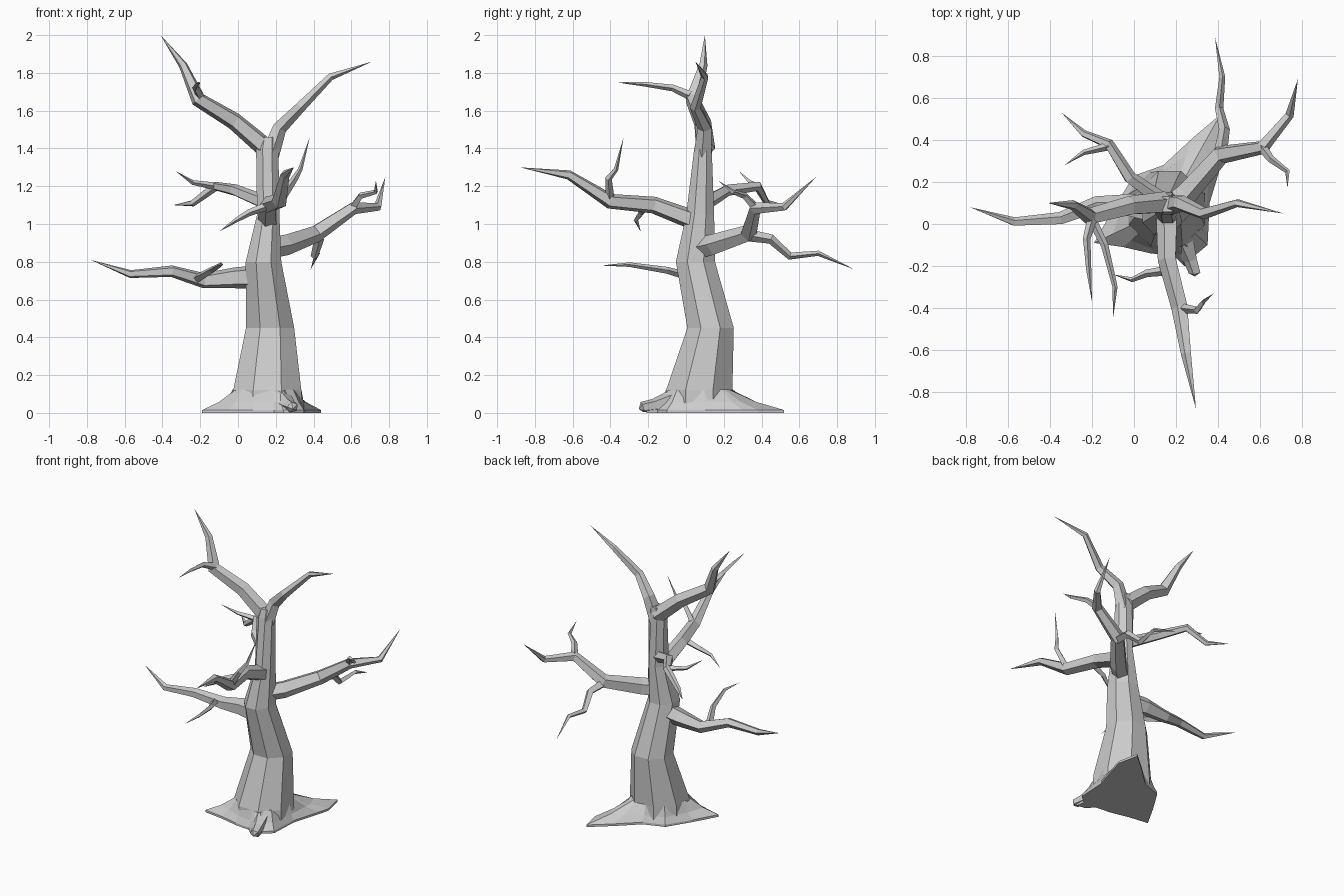
import bpy
import bmesh
from math import cos, sin, pi
from mathutils import Vector

cube = bpy.data.objects.get("Cube")
if cube:
    bpy.data.objects.remove(cube, do_unlink=True)

# One bare wood colour
wood = bpy.data.materials.new("grey_wood")
wood.use_nodes = True
wood.diffuse_color = (0.6, 0.6, 0.6, 1)
shader = next(n for n in wood.node_tree.nodes if n.type == "BSDF_PRINCIPLED")
shader.inputs["Base Color"].default_value = wood.diffuse_color
shader.inputs["Roughness"].default_value = 0.9


def loft(name, rings, tip=None):
    """Skin closed rings of points, ending in a cap or a pointed tip."""
    bm = bmesh.new()
    loops = [[bm.verts.new(p) for p in ring] for ring in rings]
    count = len(loops[0])
    for low, high in zip(loops, loops[1:]):
        for i in range(count):
            j = (i + 1) % count
            bm.faces.new((low[i], low[j], high[j], high[i]))
    bm.faces.new(loops[0][::-1])
    if tip is None:
        bm.faces.new(loops[-1])
    else:
        point = bm.verts.new(tip)
        for i in range(count):
            bm.faces.new((loops[-1][i], loops[-1][(i + 1) % count], point))
    bmesh.ops.recalc_face_normals(bm, faces=bm.faces[:])
    mesh = bpy.data.meshes.new(name)
    bm.to_mesh(mesh)
    bm.free()
    mesh.materials.append(wood)
    obj = bpy.data.objects.new(name, mesh)
    bpy.context.collection.objects.link(obj)
    return obj


def limb(name, path, radii, sides=5):
    """Tapered faceted limb along a bent path; the last point is the tip."""
    points = [Vector(p) for p in path]
    rings, side = [], None
    for i, radius in enumerate(radii):
        ahead = (points[i + 1] - points[i]).normalized()
        behind = (points[i] - points[i - 1]).normalized() if i else ahead
        along = (ahead + behind).normalized()
        if side is None:
            side = along.cross(Vector((0, 0, 1)))
        side = (side - along * side.dot(along)).normalized()
        up = side.cross(along)
        rings.append([points[i] + radius * (side * cos(2 * pi * k / sides)
                                            + up * sin(2 * pi * k / sides))
                      for k in range(sides)])
    loft(name, rings, points[-1])


def twig(name, *path, start=0.024):
    """Thin limb whose radius shrinks evenly to its tip."""
    last = len(path) - 1
    limb(name, path, [start * (1 - 0.75 * i / last) for i in range(last)], 4)


def oval(x, y, z, rx, ry, sides=8):
    return [Vector((x + rx * cos(2 * pi * (k + 0.5) / sides),
                    y + ry * sin(2 * pi * (k + 0.5) / sides), z))
            for k in range(sides)]


# Trunk
loft("trunk", [oval(*ring) for ring in (
    (0.155, 0.07, 0.02, 0.2, 0.195),
    (0.155, 0.07, 0.12, 0.195, 0.19),
    (0.17, 0.13, 0.45, 0.138, 0.133),
    (0.135, 0.05, 0.8, 0.102, 0.112),
    (0.16, 0.075, 1.05, 0.064, 0.08),
    (0.155, 0.09, 1.4, 0.064, 0.05),
    (0.16, 0.095, 1.46, 0.05, 0.04))])

# Root flare spreading over the ground
outline = [Vector((x, y, 0)) for x, y in (
    (0.35, -0.1), (0.36, 0.1), (0.42, 0.3), (0.44, 0.38), (0.41, 0.52),
    (0.28, 0.41), (0.14, 0.28), (0, 0.23), (-0.1, 0.07), (-0.19, -0.09),
    (-0.05, -0.11), (0.08, -0.14), (0.19, -0.15), (0.24, -0.2),
    (0.3, -0.21), (0.29, -0.15))]
heart = Vector((0.155, 0.07, 0))
collar = []
for p in outline:
    out = (p - heart).normalized()
    collar.append(heart + Vector((out.x * 0.182, out.y * 0.177, 0.125)))
rim = [p + Vector((0, 0, 0.015)) for p in outline]
middle = [a.lerp(b, 0.5) - Vector((0, 0, 0.012)) for a, b in zip(collar, rim)]
loft("root_flare", [outline, rim, middle, collar])
limb("front_root", [(0.23, -0.06, 0.07), (0.27, -0.17, 0.04),
                    (0.29, -0.23, 0.03), (0.29, -0.25, 0.02)],
     [0.06, 0.035, 0.03])

# Low right-hand branch
limb("low_branch", [(0.1, 0.06, 0.72), (-0.02, 0.085, 0.715),
                    (-0.18, 0.09, 0.7), (-0.35, 0.025, 0.75),
                    (-0.57, 0.01, 0.735), (-0.78, 0.08, 0.81)],
     [0.065, 0.058, 0.042, 0.032, 0.022])
twig("low_branch_twig", (-0.22, 0.06, 0.71), (-0.14, -0.1, 0.755),
     (-0.09, -0.3, 0.785), (-0.1, -0.45, 0.78))

# Left-hand branch
limb("left_branch", [(0.14, 0.06, 0.87), (0.25, 0.15, 0.89),
                     (0.41, 0.33, 0.95), (0.61, 0.365, 1.085),
                     (0.74, 0.52, 1.09), (0.78, 0.69, 1.25)],
     [0.06, 0.058, 0.048, 0.035, 0.022])
twig("left_branch_upper_twig", (0.61, 0.365, 1.09), (0.65, 0.31, 1.15),
     (0.73, 0.25, 1.17), (0.73, 0.17, 1.23))
twig("left_branch_back_twig", (0.41, 0.33, 0.94), (0.43, 0.45, 0.92),
     (0.405, 0.55, 0.83), (0.42, 0.7, 0.845), (0.385, 0.89, 0.76),
     start=0.032)

# Front branch
limb("front_branch", [(0.16, 0.07, 1.01), (0.16, -0.17, 1.1),
                      (0.22, -0.4, 1.12), (0.25, -0.62, 1.26),
                      (0.295, -0.88, 1.3)],
     [0.056, 0.047, 0.042, 0.026])
twig("front_branch_upper_twig", (0.22, -0.4, 1.12), (0.3, -0.41, 1.24),
     (0.33, -0.37, 1.29), (0.38, -0.33, 1.46))
twig("front_branch_lower_twig", (0.17, -0.22, 1.1), (0.06, -0.235, 1.06),
     (-0.01, -0.265, 1.02), (-0.1, -0.24, 0.96))

# Back branch
limb("back_branch", [(0.15, 0.1, 1.11), (-0.02, 0.22, 1.18),
                     (-0.12, 0.38, 1.2), (-0.24, 0.43, 1.11),
                     (-0.345, 0.53, 1.1)],
     [0.04, 0.032, 0.026, 0.018])
twig("back_branch_twig", (-0.12, 0.37, 1.2), (-0.24, 0.34, 1.22),
     (-0.33, 0.28, 1.28), start=0.02)

# Crown fork
limb("crown_left_branch", [(0.165, 0.09, 1.36), (0.22, 0.1, 1.51),
                           (0.33, 0.05, 1.62), (0.49, 0.1, 1.78),
                           (0.71, 0.05, 1.86)],
     [0.052, 0.04, 0.03, 0.02])
limb("crown_right_branch", [(0.15, 0.1, 1.4), (-0.02, 0.085, 1.545),
                            (-0.21, 0.035, 1.66), (-0.29, 0.09, 1.84),
                            (-0.41, 0.1, 2.0)],
     [0.055, 0.048, 0.042, 0.024])
twig("crown_right_twig", (-0.2, 0.02, 1.68), (-0.225, -0.07, 1.72),
     (-0.215, -0.22, 1.74), (-0.2, -0.37, 1.75))
